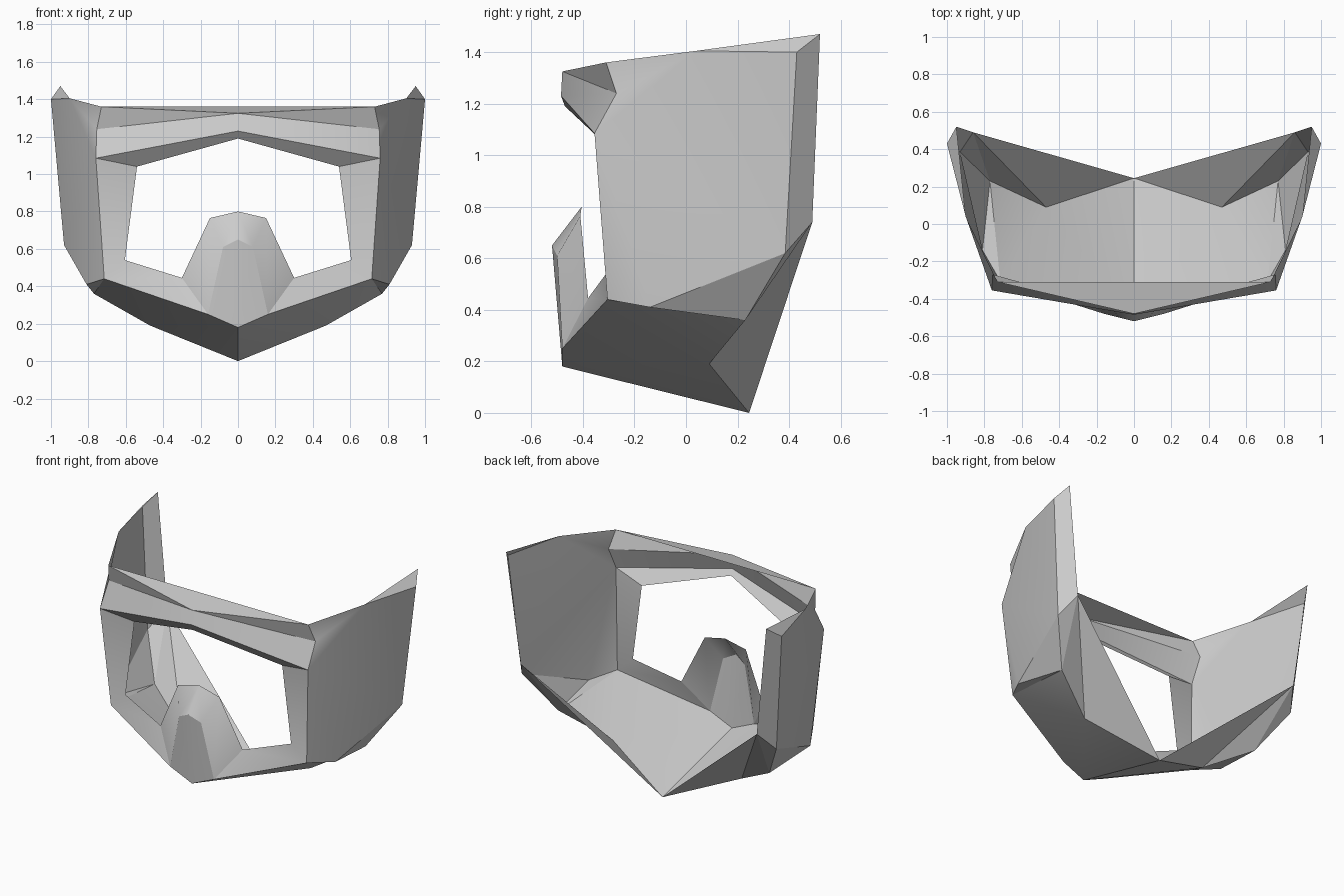
import bpy, bmesh, math
from mathutils import Vector

cube = bpy.data.objects.get("Cube")
if cube:
    bpy.data.objects.remove(cube, do_unlink=True)

grey = bpy.data.materials.new("light_grey")
grey.use_nodes = True
grey.diffuse_color = (0.6, 0.6, 0.6, 1)
grey.node_tree.nodes["Principled BSDF"].inputs["Base Color"].default_value = grey.diffuse_color

# Corner points shared by the parts of one half (the other half is mirrored)
P = dict(
    # side panel rim
    temple_tip=(0.95, 0.52, 1.47), temple_out=(1.0, 0.43, 1.40), temple_mid=(0.90, 0.04, 1.405),
    flange_out=(0.93, 0.385, 0.62), flange_in=(0.86, 0.49, 0.74),
    # brow
    brow_top=(0.73, -0.31, 1.36), brow_side=(0.755, -0.27, 1.24), brow_low=(0.76, -0.355, 1.085),
    mid_top=(0, -0.48, 1.325), mid_low=(0, -0.485, 1.23),
    # jaw
    cheek=(0.715, -0.305, 0.44), cheek_back=(0.81, -0.14, 0.41), jaw_back=(0.77, 0.23, 0.36),
    jaw_low=(0.47, 0.09, 0.19), keel_back=(0, 0.245, 0), keel_front=(0, -0.48, 0.18),
    # window opening
    win_mid=(0, -0.47, 1.19), win_top=(0.54, -0.31, 1.04),
    win_low=(0.605, -0.31, 0.54), win_nose=(0.30, -0.38, 0.445),
    # nose
    nose_base=(0.16, -0.48, 0.25), nose_side=(0.08, -0.5, 0.61), nose_tip=(0, -0.52, 0.65),
    bridge_side=(0.15, -0.41, 0.765), bridge=(0, -0.405, 0.80),
)
INSIDE = Vector((0, 0.1, 0.7))


def sheet(name, faces):
    """Half a shell part from named corners, wound outward and mirrored across x."""
    bm = bmesh.new()
    verts = {}
    for face in faces:
        corners = face.split()
        for c in corners:
            if c not in verts:
                verts[c] = bm.verts.new(P[c])
        f = bm.faces.new([verts[c] for c in corners])
        f.normal_update()
        if f.normal.dot(f.calc_center_median() - INSIDE) < 0:
            f.normal_flip()
    mesh = bpy.data.meshes.new(name)
    bm.to_mesh(mesh)
    bm.free()
    mesh.materials.append(grey)
    obj = bpy.data.objects.new(name, mesh)
    bpy.context.collection.objects.link(obj)
    bpy.ops.object.select_all(action='DESELECT')
    obj.select_set(True)
    bpy.context.view_layer.objects.active = obj
    mirror = obj.modifiers.new("Mirror", 'MIRROR')
    mirror.use_clip = True
    mirror.merge_threshold = 0.001
    bpy.ops.object.modifier_apply(modifier="Mirror")
    bpy.ops.object.shade_smooth_by_angle(angle=math.radians(30))
    return obj


# Side panels with the turned-in rear flange
sheet("side_panels", [
    "brow_top temple_mid brow_side",
    "brow_side temple_mid brow_low",
    "brow_low temple_mid flange_out",
    "brow_low flange_out cheek_back",
    "brow_low cheek_back cheek",
    "temple_mid temple_out flange_out",
    "temple_mid temple_tip temple_out",
    "temple_tip temple_out flange_out flange_in",
    "cheek_back flange_out jaw_back",
    "flange_out flange_in jaw_back",
])

# Jaw with its centre keel and rear lip
sheet("jaw", [
    "keel_front nose_base cheek",
    "keel_front cheek jaw_low",
    "cheek jaw_back jaw_low",
    "cheek cheek_back jaw_back",
    "keel_front jaw_low keel_back",
    "flange_in jaw_back jaw_low",
    "flange_in jaw_low keel_back",
])

# Brow bar: flat top, sloped corner and front band
P["top_back"] = (0, -0.31, 1.36)
sheet("brow_bar", [
    "top_back brow_top mid_top",
    "brow_top brow_side mid_top",
    "brow_side brow_low mid_low mid_top",
])

# Recessed frame around the window opening
sheet("window_frame", [
    "brow_low mid_low win_mid win_top",
    "brow_low win_top win_low cheek",
    "cheek win_low win_nose nose_base",
])

# Nose guard
sheet("nose_guard", [
    "keel_front nose_base nose_side nose_tip",
    "nose_base win_nose bridge_side nose_side",
    "nose_side bridge_side bridge nose_tip",
])
